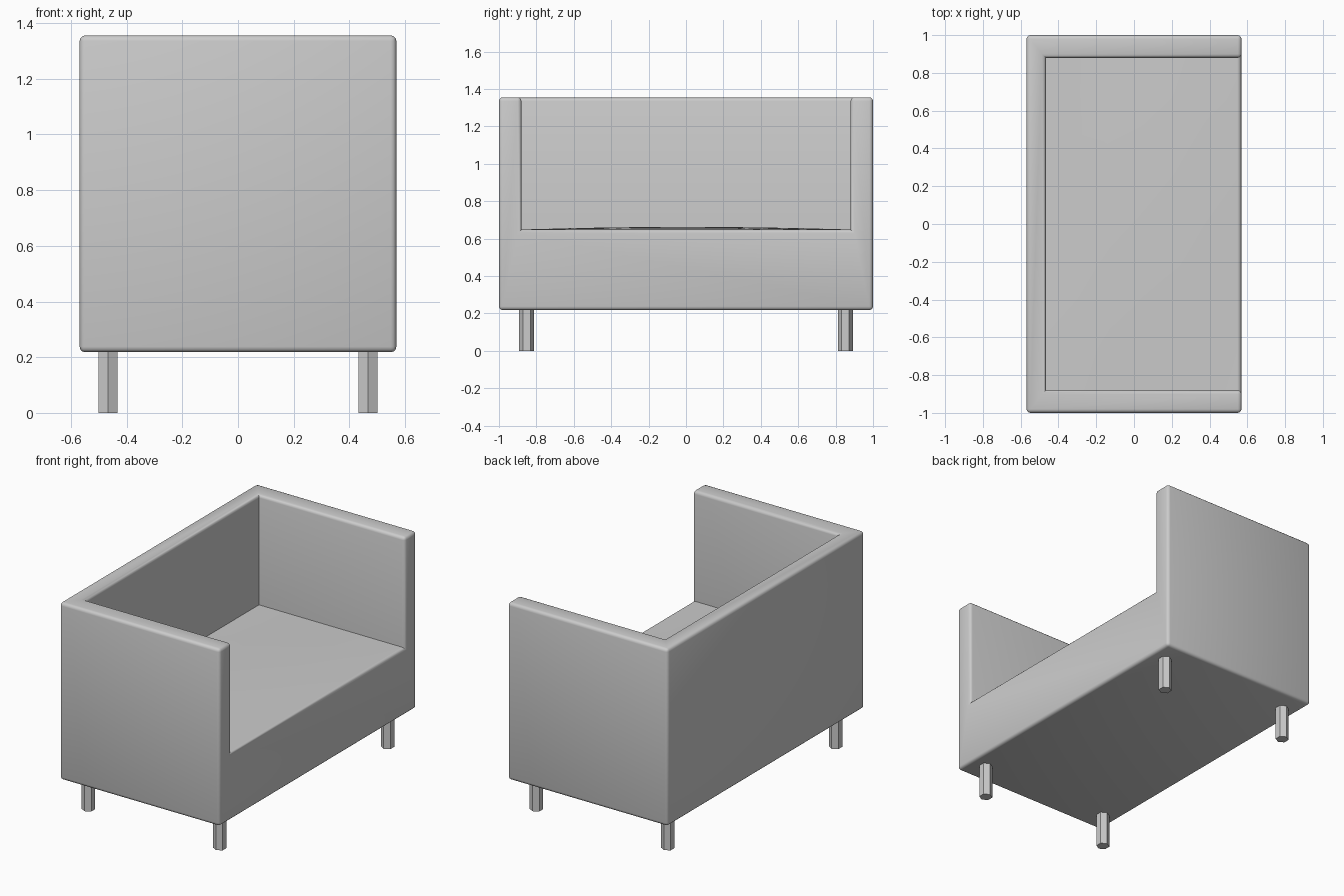
import bpy, bmesh, math

if "Cube" in bpy.data.objects:
    bpy.data.objects.remove(bpy.data.objects["Cube"])

X, XI, YI = 0.569, -0.467, 0.88
BOTTOM, SEAT, TOP, R = 0.218, 0.648, 1.356, 0.02


def finish(bm, name, smooth=True):
    mesh = bpy.data.meshes.new(name)
    bm.to_mesh(mesh)
    bm.free()
    obj = bpy.data.objects.new(name, mesh)
    bpy.context.collection.objects.link(obj)
    if smooth:
        bpy.ops.object.select_all(action='DESELECT')
        bpy.context.view_layer.objects.active = obj
        obj.select_set(True)
        bpy.ops.object.shade_smooth_by_angle(angle=math.radians(35))
    return obj


# Upholstered body: U-shaped arms and back over a solid base
plan = [(-X, -1), (X, -1), (X, -YI), (XI, -YI), (XI, YI), (X, YI), (X, 1), (-X, 1)]
bm = bmesh.new()
hi = [bm.verts.new((x, y, TOP)) for x, y in plan]
lo = [bm.verts.new((x, y, SEAT if 2 <= i <= 5 else BOTTOM)) for i, (x, y) in enumerate(plan)]
bm.faces.new(hi)
bm.faces.new([lo[i] for i in (7, 6, 1, 0)])
bm.faces.new(lo[2:6])
for i in (0, 2, 3, 4, 6, 7):
    j = (i + 1) % 8
    bm.faces.new((lo[i], lo[j], hi[j], hi[i]))
bm.faces.new((lo[1], lo[6], hi[6], hi[5], lo[5], lo[2], hi[2], hi[1]))
bmesh.ops.recalc_face_normals(bm, faces=bm.faces)
bm.normal_update()

# Round only the outward edges, keep the inner corners crisp
convex = [e for e in bm.edges if e.is_convex]
bmesh.ops.bevel(bm, geom=convex, offset=R, segments=3, profile=0.5, affect='EDGES')
finish(bm, "sofa_body")

# Slightly crowned seat surface
bm = bmesh.new()
bmesh.ops.create_grid(bm, x_segments=6, y_segments=8, size=1)
x0, x1 = XI, X - R
for v in bm.verts:
    u, w = v.co.x, v.co.y
    v.co = ((x0 + x1) / 2 + u * (x1 - x0) / 2, w * YI,
            SEAT + 0.001 + 0.014 * (1 - u * u) * (1 - w * w))
finish(bm, "seat")

# Hexagonal legs
for sx, depth in ((-1, "back"), (1, "front")):
    for sy, side in ((-1, "left"), (1, "right")):
        bm = bmesh.new()
        bmesh.ops.create_cone(bm, cap_ends=True, segments=6, radius1=0.04,
                              radius2=0.04, depth=0.23)
        # Orient a hexagon corner along y
        ang = math.atan2(bm.verts[:][0].co.y, bm.verts[:][0].co.x)
        c, s = math.cos(math.pi / 2 - ang), math.sin(math.pi / 2 - ang)
        for v in bm.verts:
            x, y, z = v.co
            v.co = (x * c - y * s + sx * 0.467, x * s + y * c + sy * 0.852, z + 0.115)
        finish(bm, f"{depth}_{side}_leg", smooth=False)
